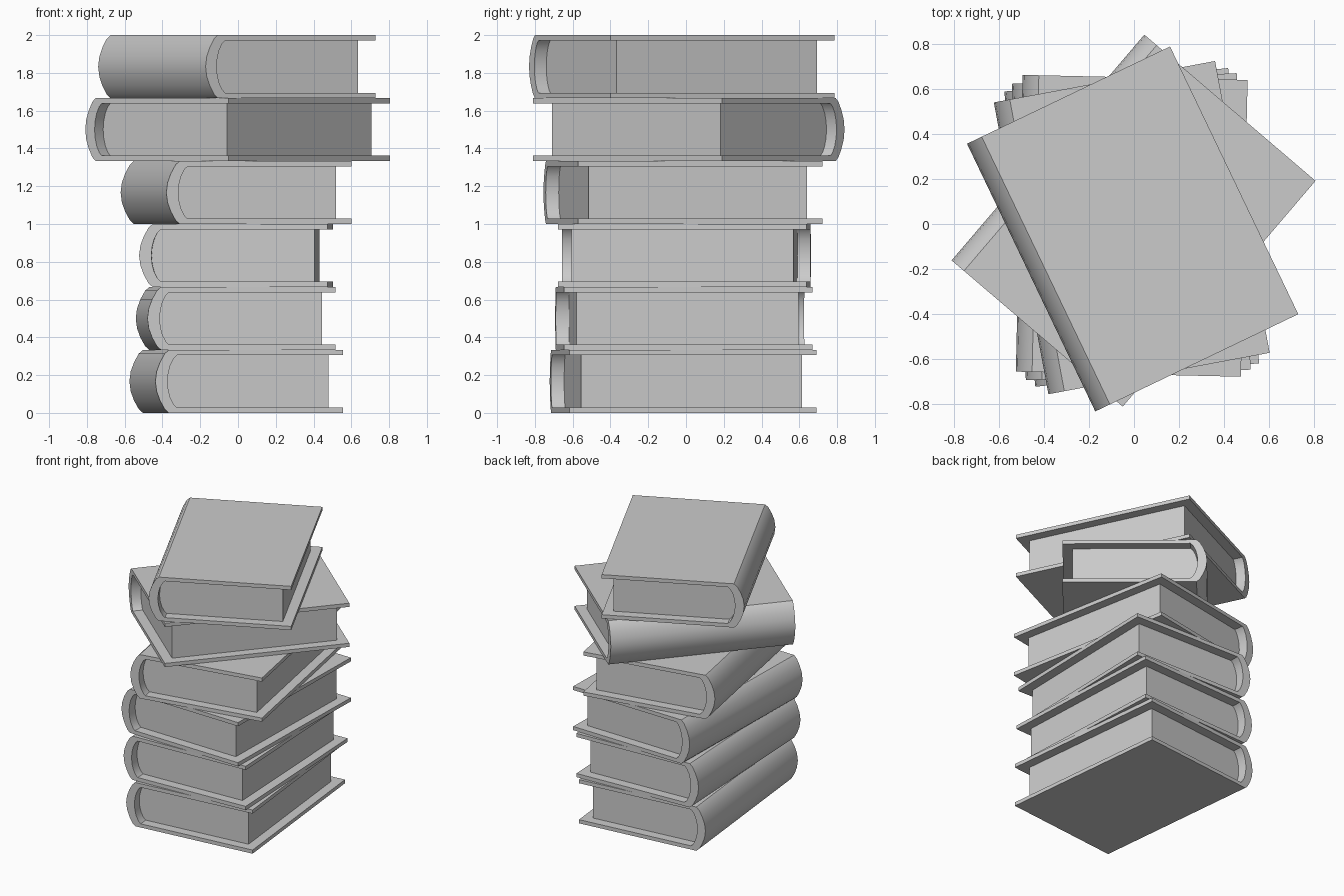
import bpy, bmesh, math

if "Cube" in bpy.data.objects:
    bpy.data.objects.remove(bpy.data.objects["Cube"])

H = 1 / 3            # thickness of one book
W, L = 0.998, 1.316  # cover width and length
HW, HZ = W / 2, H / 2
BOARD, RECESS = 0.028, 0.07

# upper half of the rounded spine: (inset from the spine's outermost line, height)
outer_half = [(0.072, HZ), (0.05, 0.147), (0.025, 0.102), (0.007, 0.053)]
inner_half = [(0.115, HZ - BOARD), (0.098, 0.122), (0.08, 0.087), (0.069, 0.045)]


def spine_curve(half, tip):
    """Full curve from top to bottom, mirrored about mid height."""
    pts = half + [(tip, 0)] + [(x, -z) for x, z in reversed(half)]
    return [(x - HW, z) for x, z in pts]


def prism(name, profile, length, loc, angle):
    """Extrude an xz profile along y and place it."""
    bm = bmesh.new()
    face = bm.faces.new([bm.verts.new((x, -length / 2, z)) for x, z in profile])
    ext = bmesh.ops.extrude_face_region(bm, geom=[face], use_keep_orig=True)
    verts = [g for g in ext["geom"] if isinstance(g, bmesh.types.BMVert)]
    bmesh.ops.translate(bm, verts=verts, vec=(0, length, 0))
    bmesh.ops.recalc_face_normals(bm, faces=bm.faces)
    mesh = bpy.data.meshes.new(name)
    bm.to_mesh(mesh)
    bm.free()
    obj = bpy.data.objects.new(name, mesh)
    bpy.context.collection.objects.link(obj)
    obj.location = loc
    obj.rotation_euler.z = math.radians(angle)
    bpy.ops.object.select_all(action='DESELECT')
    obj.select_set(True)
    bpy.context.view_layer.objects.active = obj
    bpy.ops.object.shade_smooth_by_angle(angle=math.radians(32))
    return obj


outer = spine_curve(outer_half, 0)
inner = spine_curve(inner_half, 0.065)
ZI = HZ - BOARD

# cover: one band wrapping both boards and the spine
cover_profile = ([(HW, HZ)] + outer + [(HW, -HZ), (HW, -ZI)]
                 + inner[::-1] + [(HW, ZI)])
# page block: fills the cover, set back from the three open edges
page_profile = [(HW - RECESS, ZI)] + inner + [(HW - RECESS, -ZI)]

# centre x, centre y, turn in degrees, from the bottom up
stack = [
    (-0.010, -0.015, 6.0),
    (-0.012, -0.012, 2.7),
    (-0.010, -0.008, -1.3),
    (-0.010, -0.016, 10.6),
    (-0.002, 0.015, -40.5),
    (-0.006, -0.022, 25.6),
]
for i, (x, y, turn) in enumerate(stack):
    loc = (x, y, H * (i + 0.5))
    prism(f"book_cover_{i + 1}", cover_profile, L, loc, turn)
    prism(f"book_pages_{i + 1}", page_profile, L - 2 * RECESS, loc, turn)
